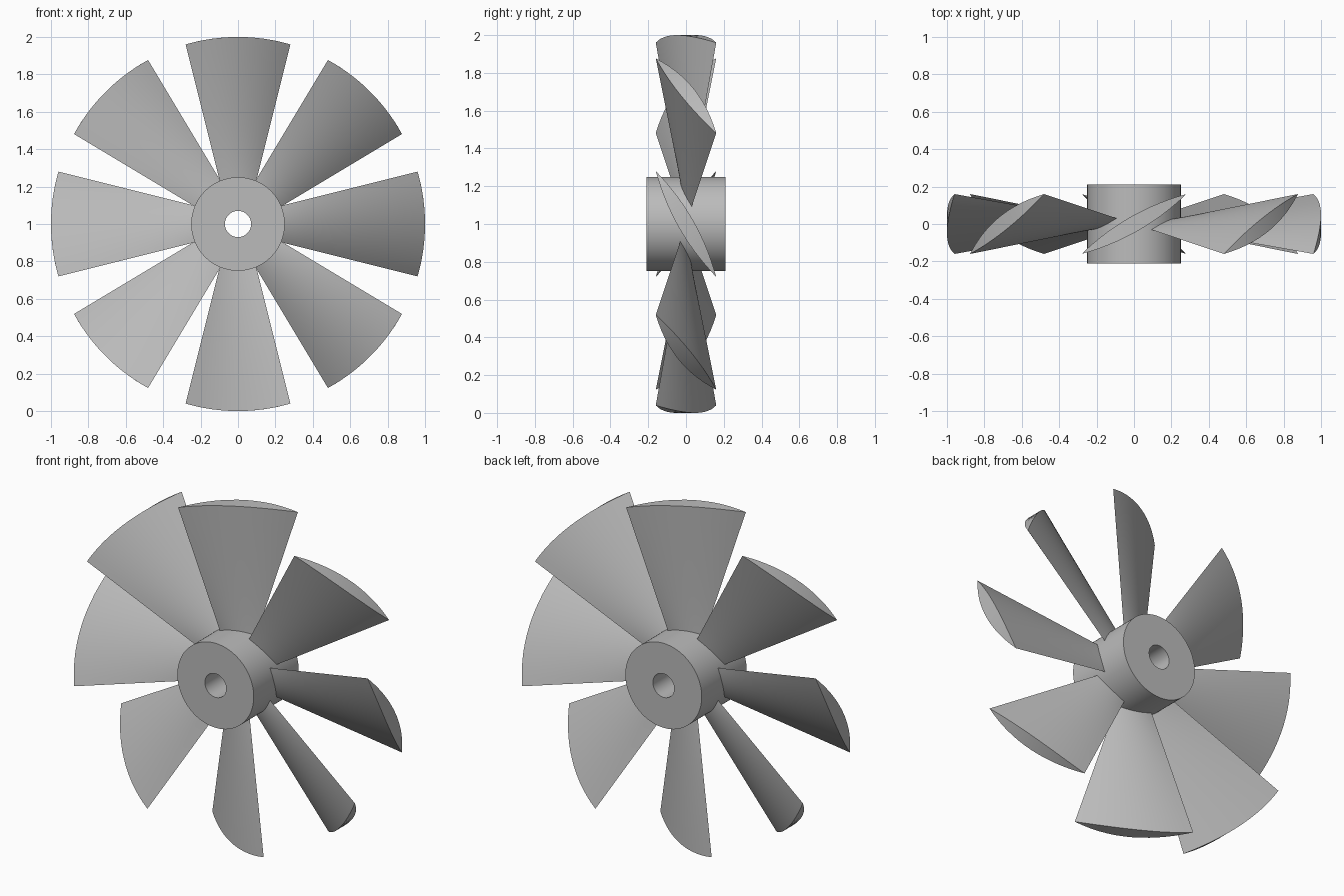
import bpy, bmesh
from math import pi, sin, cos, sqrt
from mathutils import Matrix, Vector

cube = bpy.data.objects.get("Cube")
if cube:
    bpy.data.objects.remove(cube, do_unlink=True)

grey = bpy.data.materials.new("plain_grey")
grey.use_nodes = True
colour = (0.5, 0.5, 0.5, 1)
grey.diffuse_color = colour
grey.node_tree.nodes["Principled BSDF"].inputs["Base Color"].default_value = colour

BLADES, CENTRE = 8, Vector((0, 0, 1))


def finish(name, bm):
    bmesh.ops.recalc_face_normals(bm, faces=bm.faces)
    mesh = bpy.data.meshes.new(name)
    bm.to_mesh(mesh)
    bm.free()
    mesh.materials.append(grey)
    obj = bpy.data.objects.new(name, mesh)
    bpy.context.collection.objects.link(obj)
    bpy.ops.object.select_all(action='DESELECT')
    obj.select_set(True)
    bpy.context.view_layer.objects.active = obj
    bpy.ops.object.shade_smooth_by_angle(angle=0.6)
    return obj


def bridge(bm, a, b):
    for i in range(len(a)):
        j = (i + 1) % len(a)
        bm.faces.new((a[i], a[j], b[j], b[i]))


# Hub: a short tube lying along y
def make_hub(radius=0.25, bore=0.07, half=0.21, sides=96):
    bm = bmesh.new()
    corners = [(radius, -half), (radius, half), (bore, half), (bore, -half)]
    rings = [[bm.verts.new(CENTRE + Vector((r * cos(2 * pi * i / sides), y,
                                            r * sin(2 * pi * i / sides))))
              for i in range(sides)] for r, y in corners]
    for k in range(4):
        bridge(bm, rings[k], rings[(k + 1) % 4])
    finish("hub", bm)


# Biconvex section: chord half-vector (cx, cy) and half thickness
def section(cx, cy, thick, steps=14):
    length = sqrt(cx * cx + cy * cy)
    nx, ny = -cy / length, cx / length
    points = []
    for side in (1, -1):
        for i in range(steps):
            u = side * (2 * i / steps - 1)
            t = side * thick * (1 - u * u)
            points.append((u * cx + t * nx, u * cy + t * ny))
    return points


# Blade: ruled loft from inside the hub to a tip trimmed to the rim circle
def make_blade(index, root_r=0.16, spans=8):
    root = section(0.08, 0.018, 0.012)
    tip = section(0.28, 0.16, 0.042)
    turn = Matrix.Rotation(2 * pi * index / BLADES, 4, 'Y')
    bm = bmesh.new()
    rings = []
    for s in range(spans + 1):
        f = s / spans
        ring = []
        for (ax, ay), (bx, by) in zip(root, tip):
            end = Vector((bx, by, sqrt(1 - bx * bx)))
            p = Vector((ax, ay, root_r)).lerp(end, f)
            ring.append(bm.verts.new(CENTRE + turn @ p))
        rings.append(ring)
    for a, b in zip(rings, rings[1:]):
        bridge(bm, a, b)
    # End caps as strips across the section
    for ring in (rings[0], rings[-1]):
        n = len(ring)
        for i in range(n // 2):
            quad = [ring[i], ring[i + 1], ring[(n - i - 1) % n], ring[(n - i) % n]]
            bm.faces.new(list(dict.fromkeys(quad)))
    finish(f"blade_{index + 1}", bm)


make_hub()
for k in range(BLADES):
    make_blade(k)
